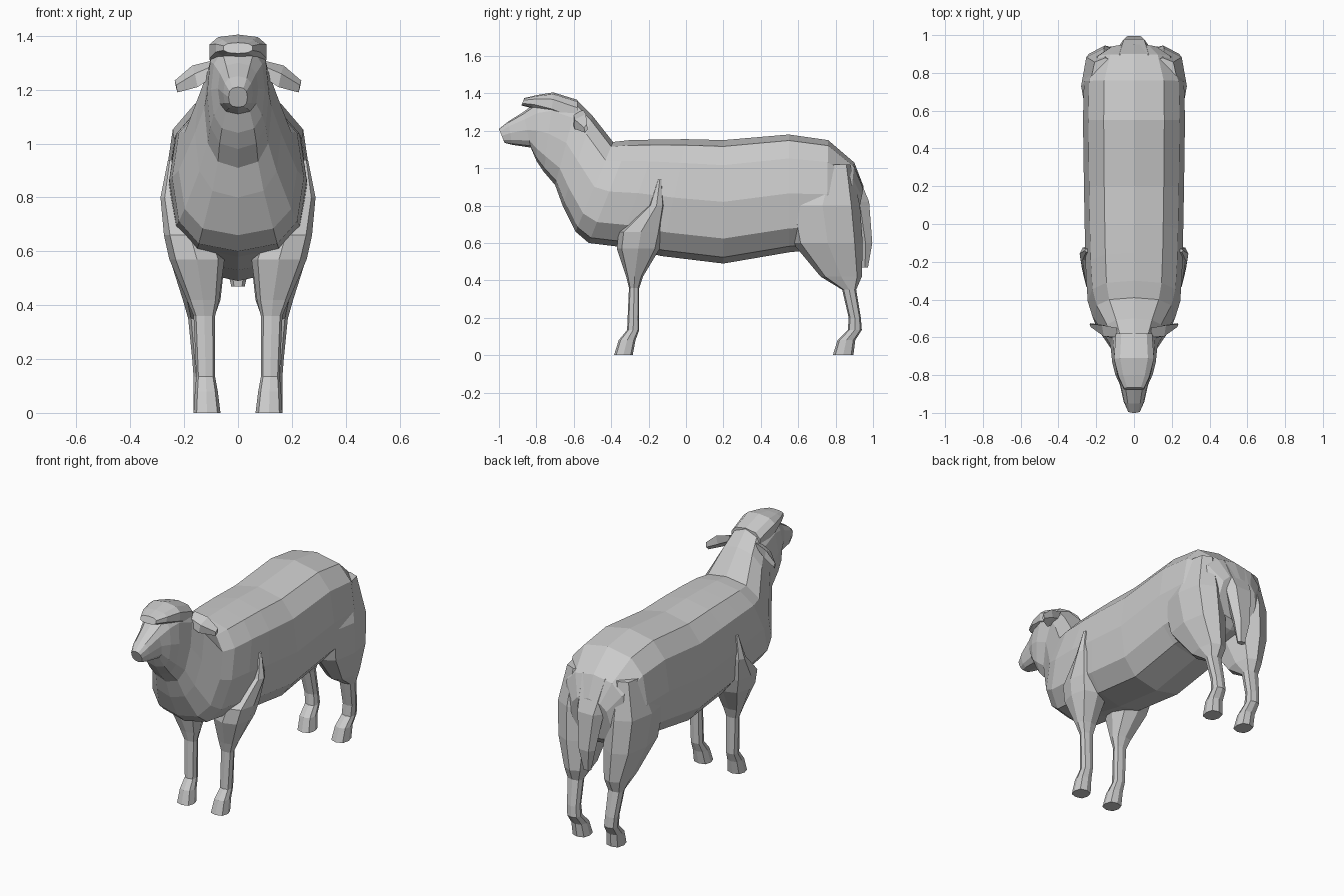
import bpy
import bmesh
from math import sin, cos, pi
from mathutils import Vector

default_cube = bpy.data.objects.get("Cube")
if default_cube:
    bpy.data.objects.remove(default_cube, do_unlink=True)

# One plain material for the whole animal
grey = bpy.data.materials.new("plain grey")
grey.use_nodes = True
colour = (0.6, 0.6, 0.6, 1)
grey.diffuse_color = colour
grey.node_tree.nodes["Principled BSDF"].inputs["Base Color"].default_value = colour


def rounded(value, power):
    """Signed power that makes a circle slightly boxy."""
    return abs(value) ** power * (1 if value >= 0 else -1)


def loft(name, rings, sides, power=0.75, mirrored=False):
    """Skin a row of rings; each ring is (centre, half axis u, half axis v)."""
    bm = bmesh.new()
    loops = []
    for centre, u, v in rings:
        loop = []
        for i in range(sides):
            angle = 2 * pi * i / sides
            point = centre + u * rounded(cos(angle), power) + v * rounded(sin(angle), power)
            loop.append(bm.verts.new(point))
        loops.append(loop)
    for lower, upper in zip(loops, loops[1:]):
        for i in range(sides):
            j = (i + 1) % sides
            bm.faces.new((lower[i], lower[j], upper[j], upper[i]))
    bm.faces.new(loops[0])
    bm.faces.new(loops[-1])
    bmesh.ops.recalc_face_normals(bm, faces=bm.faces)
    mesh = bpy.data.meshes.new(name)
    bm.to_mesh(mesh)
    bm.free()
    mesh.materials.append(grey)
    obj = bpy.data.objects.new(name, mesh)
    bpy.context.collection.objects.link(obj)
    if mirrored:
        obj.modifiers.new("Mirror", "MIRROR").use_axis[0] = True
    return obj


def fan_ring(bottom_y, bottom_z, top_y, top_z, half_width):
    """Ring across the centre plane, given by its lowest and highest points."""
    bottom = Vector((0, bottom_y, bottom_z))
    top = Vector((0, top_y, top_z))
    return (top + bottom) / 2, (top - bottom) / 2, Vector((half_width, 0, 0))


def level_ring(z, front, back, inner, outer):
    """Horizontal ring, given by its extents in y and x."""
    centre = Vector(((inner + outer) / 2, (front + back) / 2, z))
    return centre, Vector(((outer - inner) / 2, 0, 0)), Vector((0, (back - front) / 2, 0))


# Muzzle, head, neck and trunk in one skin from nose to rump
trunk = [
    (-.97, 1.135, -1, 1.21, .035),
    (-.93, 1.125, -.95, 1.25, .055),
    (-.83, 1.11, -.87, 1.3, .075),
    (-.8, 1.04, -.79, 1.36, .1),
    (-.76, .98, -.71, 1.39, .115),
    (-.7, .91, -.58, 1.36, .125),
    (-.66, .8, -.5, 1.28, .16),
    (-.59, .66, -.39, 1.14, .22),
    (-.52, .6, -.3, 1.15, .245),
    (-.36, .58, -.15, 1.153, .255),
    (-.13, .53, 0, 1.155, .26),
    (.2, .49, .2, 1.15, .265),
    (.55, .55, .55, 1.18, .27),
    (.75, .57, .76, 1.15, .265),
    (.86, .6, .9, 1.03, .21),
    (.9, .64, .95, .9, .13),
]
loft("body", [fan_ring(*r) for r in trunk], 12)

# Woolly cap overhanging the brow
cap = [
    (-.88, 1.335, -.865, 1.375, .055),
    (-.82, 1.32, -.8, 1.39, .085),
    (-.72, 1.28, -.71, 1.405, .11),
    (-.58, 1.22, -.58, 1.365, .1),
]
loft("wool_cap", [fan_ring(*r) for r in cap], 10)

# Drooping ears
ear = [
    (Vector((.09, -.58, 1.28)), Vector((0, .03, .03)), Vector((0, -.02, .01))),
    (Vector((.16, -.565, 1.25)), Vector((.01, .03, .04)), Vector((0, -.03, .01))),
    (Vector((.23, -.535, 1.212)), Vector((.005, .005, .022)), Vector((0, -.01, .005))),
]
loft("ear", ear, 4, 1, mirrored=True)

# Front legs, from hoof to the pointed shoulder
front_leg = [
    (0, -.385, -.285, .065, .165),
    (.08, -.36, -.27, .075, .16),
    (.135, -.315, -.25, .085, .155),
    (.36, -.305, -.25, .085, .165),
    (.42, -.32, -.23, .07, .19),
    (.57, -.37, -.14, .05, .255),
    (.66, -.36, -.12, .08, .275),
    (.8, -.2, -.115, .15, .288),
    (.94, -.15, -.13, .2, .26),
]
loft("front_leg", [level_ring(*r) for r in front_leg], 8, mirrored=True)

# Hind legs, from hoof to haunch
hind_leg = [
    (0, .785, .895, .065, .165),
    (.08, .81, .905, .075, .165),
    (.135, .865, .94, .085, .165),
    (.2, .87, .935, .09, .17),
    (.35, .835, .91, .09, .185),
    (.42, .72, .94, .065, .205),
    (.6, .57, .945, .045, .262),
    (.8, .53, .93, .04, .28),
    (1.02, .68, .88, .08, .225),
]
loft("hind_leg", [level_ring(*r) for r in hind_leg], 8, mirrored=True)

# Tail hanging down the rump
tail = [
    (.47, .94, .975, -.025, .025),
    (.6, .92, 1, -.055, .055),
    (.82, .87, .985, -.09, .09),
    (1.02, .76, .905, -.13, .13),
]
loft("tail", [level_ring(*r) for r in tail], 6)
